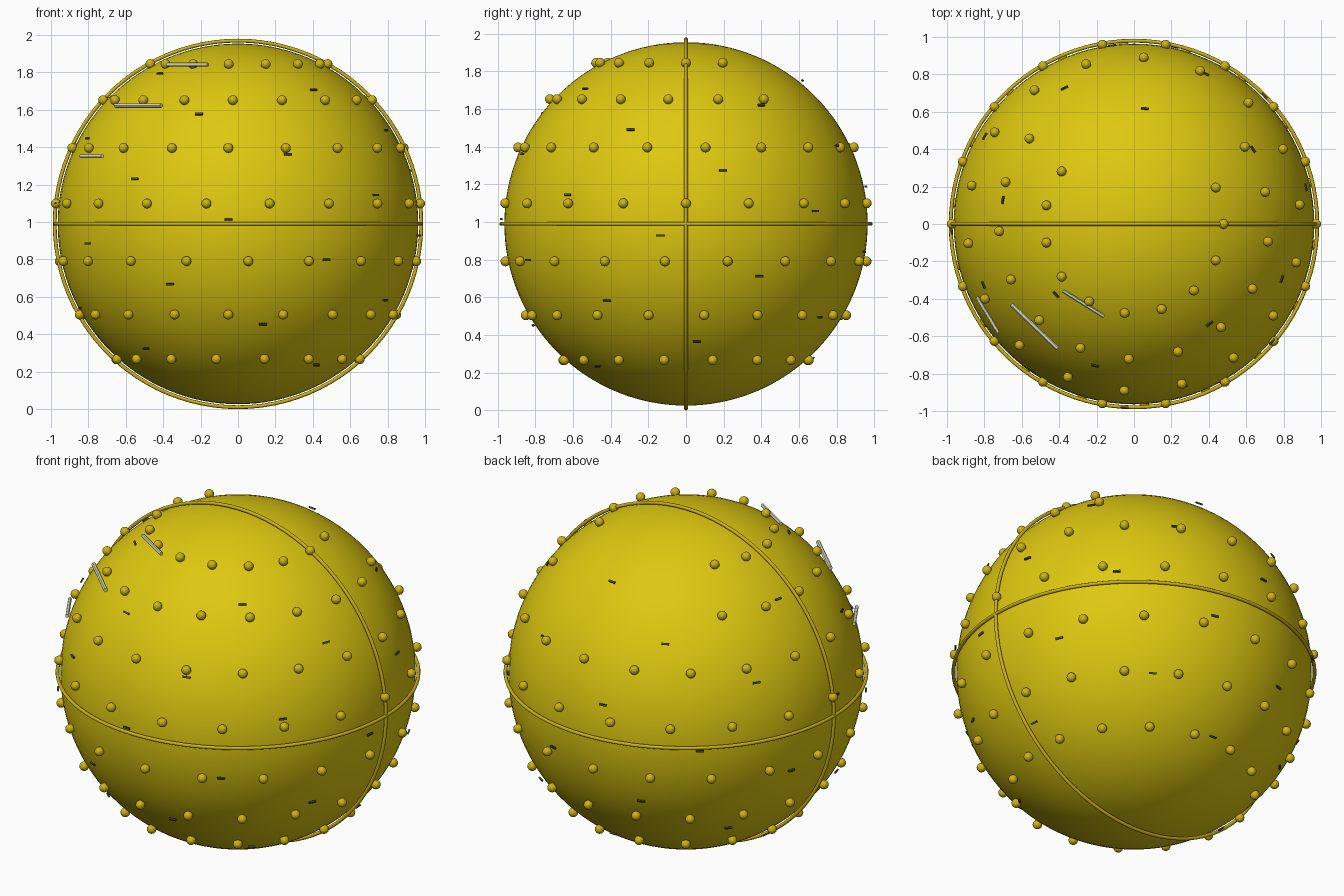
import bpy, bmesh
from math import radians, sqrt, cos, sin, pi
from mathutils import Matrix, Vector

cube = bpy.data.objects.get("Cube")
if cube:
    bpy.data.objects.remove(cube, do_unlink=True)

CENTRE = Vector((0, 0, 0.99))


def material(name, rgb):
    m = bpy.data.materials.new(name)
    m.use_nodes = True
    m.diffuse_color = (*rgb, 1)
    m.node_tree.nodes["Principled BSDF"].inputs["Base Color"].default_value = (*rgb, 1)
    return m


gold = material("yellow gold", (0.73, 0.58, 0.005))
deep_gold = material("deep gold", (0.62, 0.45, 0.006))
bronze = material("dark bronze", (0.1, 0.075, 0.01))
cream = material("pale cream", (0.72, 0.69, 0.5))


def finish(bm, name, mat, smooth=True):
    mesh = bpy.data.meshes.new(name)
    bm.to_mesh(mesh)
    bm.free()
    mesh.materials.append(mat)
    for p in mesh.polygons:
        p.use_smooth = smooth
    obj = bpy.data.objects.new(name, mesh)
    bpy.context.collection.objects.link(obj)
    return obj


def on_sphere(radius, height, angle):
    """Point at a height above the centre and an angle around z."""
    r = sqrt(radius ** 2 - height ** 2)
    return Vector((r * cos(angle), r * sin(angle), height))


# Ball body
bm = bmesh.new()
bmesh.ops.create_uvsphere(bm, u_segments=96, v_segments=64, radius=0.964,
                          matrix=Matrix.Translation(CENTRE))
finish(bm, "ball", gold)

# Two seam rings: around the equator and over the poles
for name, tilt in (("equator_ring", 0), ("upright_ring", pi / 2)):
    bpy.ops.mesh.primitive_torus_add(location=CENTRE, rotation=(tilt, 0, 0),
                                     major_radius=0.98, minor_radius=0.01,
                                     major_segments=96, minor_segments=10)
    ring = bpy.context.object
    ring.name = name
    ring.data.materials.append(deep_gold)
    bpy.ops.object.shade_smooth()

# Rows of round studs: height, count, first angle, has a bare gap at the back
rows = [(0.855, 15, 0, True), (0.662, 17, 13.7, True), (0.406, 18, 6.67, False),
        (0.109, 18, 0, False), (-0.199, 18, 13.3, False),
        (-0.485, 18, 6.5, False), (-0.723, 16, 12.4, False)]
bm = bmesh.new()
for height, count, start, gap in rows:
    for i in range(count):
        if gap and 2 <= i <= 5:
            continue
        p = on_sphere(0.98, height, radians(start) + 2 * pi * i / count)
        bmesh.ops.create_uvsphere(bm, u_segments=16, v_segments=10, radius=0.026,
                                  matrix=Matrix.Translation(CENTRE + p))
finish(bm, "studs", deep_gold)

# Small dark flecks in a golden-angle spiral, lying along the surface
bm = bmesh.new()
for i in range(-19, 19):
    p = on_sphere(0.982, 0.025 + 0.0433 * i, radians(-93 + 137.508 * i))
    out = p.normalized()
    along = Vector((0, 0, 1)).cross(out).normalized()
    up = out.cross(along)
    turn = Matrix((along, up, out)).transposed().to_4x4()
    bmesh.ops.create_cube(bm, size=1, matrix=Matrix.Translation(CENTRE + p) @ turn
                          @ Matrix.Diagonal((0.042, 0.011, 0.009, 1)))
finish(bm, "flecks", bronze, False)

# Three pale glint rods on the upper front right
rods = [((-0.38, -0.357, 1.842), (-0.16, -0.495, 1.842), 0.010),
        ((-0.655, -0.43, 1.623), (-0.41, -0.665, 1.623), 0.012),
        ((-0.84, -0.39, 1.352), (-0.725, -0.58, 1.352), 0.010)]
for name, (a, b, radius) in zip(("upper", "middle", "lower"), rods):
    a, b = Vector(a), Vector(b)
    turn = (b - a).to_track_quat("Z", "Y").to_matrix().to_4x4()
    bm = bmesh.new()
    bmesh.ops.create_cone(bm, cap_ends=True, segments=12, radius1=radius,
                          radius2=radius, depth=(b - a).length,
                          matrix=Matrix.Translation((a + b) / 2) @ turn)
    rod = finish(bm, name + "_glint_rod", cream)
    bpy.ops.object.select_all(action="DESELECT")
    rod.select_set(True)
    bpy.context.view_layer.objects.active = rod
    bpy.ops.object.shade_smooth_by_angle()
